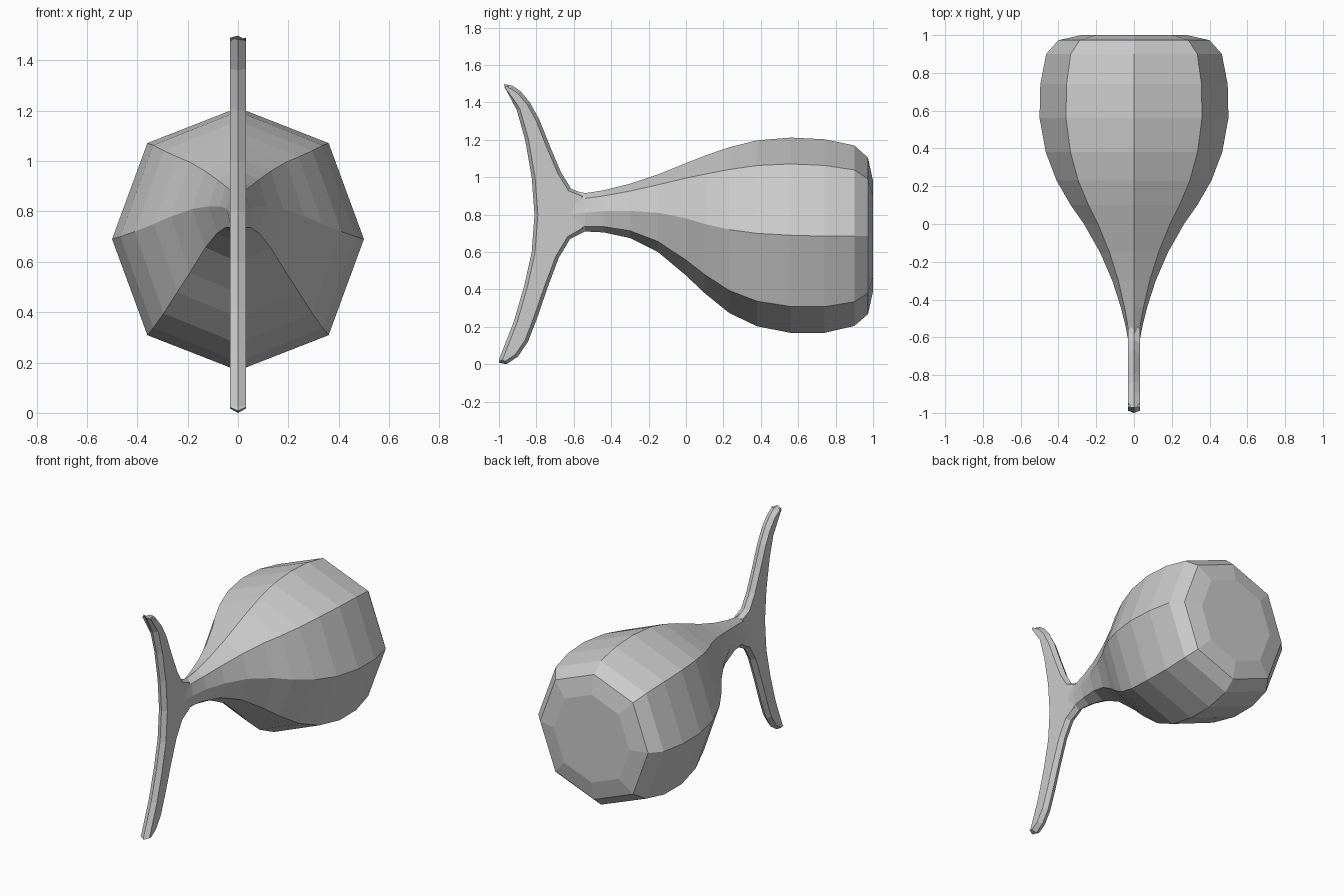
import bpy
from mathutils import Vector


def make_object(name, verts, faces):
    mesh = bpy.data.meshes.new(name)
    mesh.from_pydata(verts, [], faces)
    mesh.update()
    obj = bpy.data.objects.new(name, mesh)
    bpy.context.collection.objects.link(obj)
    return obj


def bridge(rings, count):
    return [(r * count + i, r * count + (i + 1) % count,
             (r + 1) * count + (i + 1) % count, (r + 1) * count + i)
            for r in range(rings - 1) for i in range(count)]


# Body: octagonal rings along y (y, half width, top z, middle z, bottom z)
sections = [
    (-0.63, 0.028, 0.935, 0.80, 0.665),
    (-0.54, 0.045, 0.915, 0.81, 0.71),
    (-0.44, 0.070, 0.930, 0.82, 0.705),
    (-0.30, 0.115, 0.965, 0.82, 0.675),
    (-0.15, 0.180, 1.015, 0.81, 0.60),
    (0.00, 0.265, 1.075, 0.78, 0.475),
    (0.10, 0.335, 1.115, 0.75, 0.38),
    (0.23, 0.410, 1.160, 0.72, 0.275),
    (0.38, 0.467, 1.197, 0.70, 0.203),
    (0.56, 0.500, 1.212, 0.69, 0.168),
    (0.74, 0.496, 1.203, 0.685, 0.168),
    (0.90, 0.465, 1.170, 0.685, 0.205),
    (0.973, 0.40, 1.105, 0.685, 0.268),
    (1.00, 0.28, 0.980, 0.685, 0.39),
]
verts = []
for y, w, top, mid, bot in sections:
    up, low = mid + 0.73 * (top - mid), mid - 0.73 * (mid - bot)
    s = 0.72 * w
    verts += [(0, y, top), (s, y, up), (w, y, mid), (s, y, low),
              (0, y, bot), (-s, y, low), (-w, y, mid), (-s, y, up)]
n = len(sections)
faces = bridge(n, 8)
faces += [tuple(range(7, -1, -1)), tuple(range((n - 1) * 8, n * 8))]
make_object("body", verts, faces)

# Tail fin: (y, z) outline as a central ridge, inset to flat sides
outline = [
    (-0.972, 1.498), (-0.970, 1.482), (-0.905, 1.36), (-0.860, 1.20),
    (-0.825, 1.00), (-0.810, 0.80), (-0.825, 0.60), (-0.865, 0.42),
    (-0.920, 0.23), (-0.998, 0.03), (-1.000, 0.008), (-0.960, 0.000),
    (-0.900, 0.04), (-0.845, 0.12), (-0.795, 0.25), (-0.740, 0.41),
    (-0.680, 0.57), (-0.620, 0.67), (-0.540, 0.72), (-0.540, 0.905),
    (-0.615, 0.94), (-0.670, 1.03), (-0.725, 1.16), (-0.785, 1.31),
    (-0.835, 1.40), (-0.885, 1.46), (-0.930, 1.49),
]
pts = [Vector(p) for p in outline]
count = len(pts)
inner = []
for i, p in enumerate(pts):
    along = (pts[(i + 1) % count] - pts[i - 1]).normalized()
    inner.append(p + Vector((-along.y, along.x)) * 0.018)
verts = [(-0.031, p.x, p.y) for p in inner]
verts += [(0, p.x, p.y) for p in pts]
verts += [(0.031, p.x, p.y) for p in inner]
faces = bridge(3, count)
faces += [tuple(range(count - 1, -1, -1)), tuple(range(2 * count, 3 * count))]
fin = make_object("tail_fin", verts, faces)

# Consistent outward normals
import bmesh
for obj in bpy.context.collection.objects:
    bm = bmesh.new()
    bm.from_mesh(obj.data)
    bmesh.ops.recalc_face_normals(bm, faces=bm.faces)
    bm.to_mesh(obj.data)
    bm.free()
